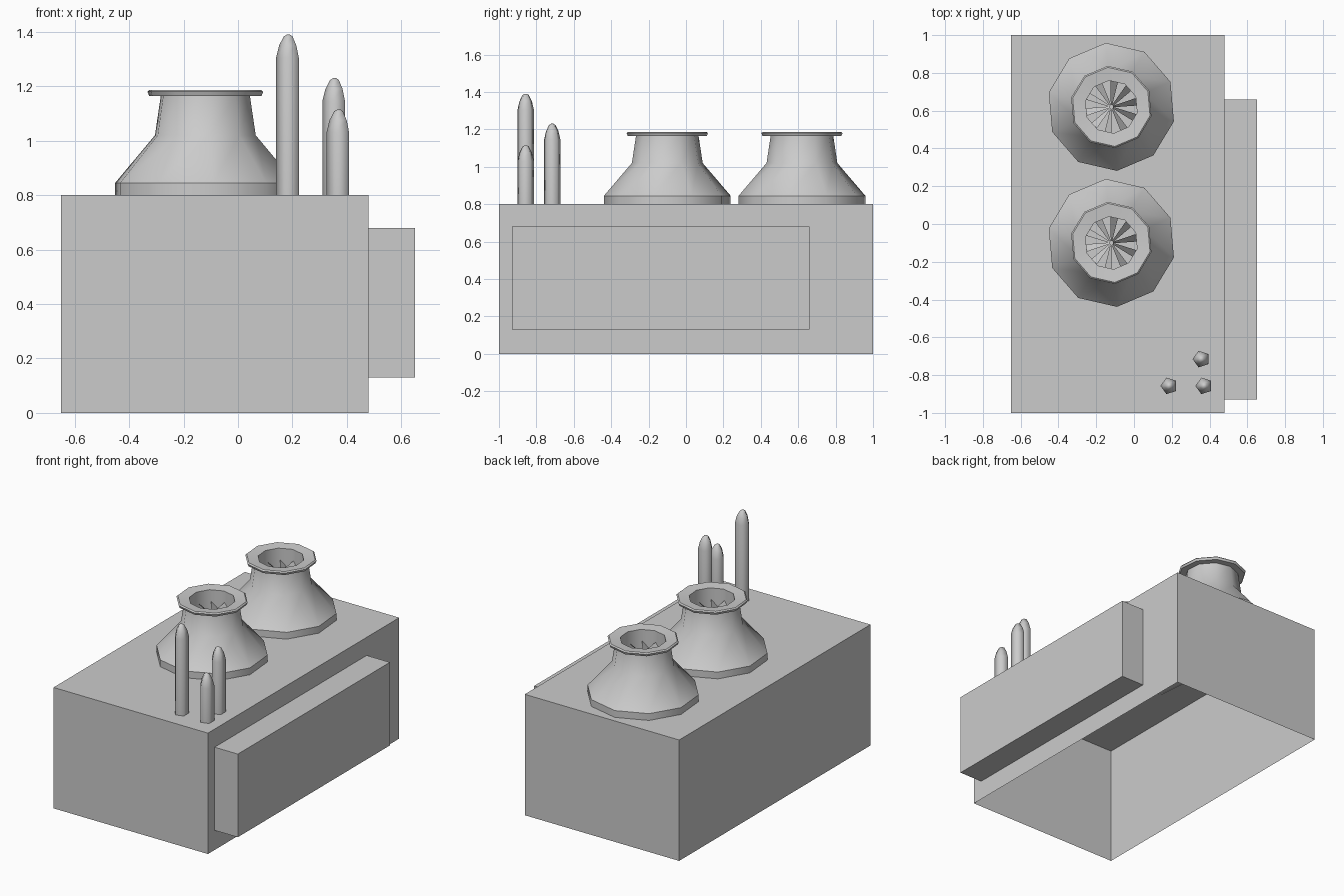
import bpy, bmesh
from math import cos, sin, pi, radians
from mathutils import Matrix, Vector

if "Cube" in bpy.data.objects:
    bpy.data.objects.remove(bpy.data.objects["Cube"])


def finish(name, bm, smooth=None):
    me = bpy.data.meshes.new(name)
    bm.to_mesh(me)
    bm.free()
    ob = bpy.data.objects.new(name, me)
    bpy.context.collection.objects.link(ob)
    if smooth:
        bpy.ops.object.select_all(action='DESELECT')
        ob.select_set(True)
        bpy.context.view_layer.objects.active = ob
        bpy.ops.object.shade_smooth_by_angle(angle=radians(smooth))
    return ob


def box(name, lo, hi, open_bottom=False):
    lo, hi = Vector(lo), Vector(hi)
    bm = bmesh.new()
    bmesh.ops.create_cube(bm, size=1, matrix=Matrix.Translation((lo + hi) / 2)
                          @ Matrix.Diagonal((*(hi - lo), 1)))
    if open_bottom:
        bm.normal_update()
        down = [f for f in bm.faces if f.normal.z < -0.9]
        bmesh.ops.delete(bm, geom=down, context='FACES_ONLY')
    return finish(name, bm)


def lathe(name, profile, sides, phase, centre, smooth):
    """Revolve (radius, z) points; the last ring is capped."""
    bm = bmesh.new()
    angles = [radians(phase) + 2 * pi * i / sides for i in range(sides)]
    rings = [[bm.verts.new((centre[0] + r * cos(a), centre[1] + r * sin(a), z))
              for a in angles] for r, z in profile]
    for low, high in zip(rings, rings[1:]):
        for i in range(sides):
            j = (i + 1) % sides
            bm.faces.new((low[i], low[j], high[j], high[i]))
    bm.faces.new(rings[-1])
    return finish(name, bm, smooth)


def fan_blades(name, centre, z, count=10):
    bm = bmesh.new()
    for i in range(count):
        rot = Matrix.Translation((*centre, z)) @ Matrix.Rotation(2 * pi * i / count + 0.2, 4, 'Z')
        pts = [(0.01, -0.004, -0.004), (0.135, -0.02, -0.022),
               (0.135, 0.02, 0.022), (0.01, 0.004, 0.004)]
        bm.faces.new([bm.verts.new(rot @ Vector(p)) for p in pts])
    return finish(name, bm)


# Main housing (hollow, open underneath) and side panel
box("housing", (-0.65, -1, 0), (0.48, 1, 0.8), open_bottom=True)
box("side_panel", (0.48, -0.93, 0.13), (0.65, 0.66, 0.68))

# Two ten-sided exhaust vents with recessed fans
vent = [(0.34, 0.798), (0.34, 0.845), (0.19, 1.02), (0.168, 1.165),
        (0.212, 1.165), (0.218, 1.18), (0.21, 1.187), (0.14, 1.18), (0.14, 1.03)]
for label, y in (("front", -0.10), ("back", 0.62)):
    lathe(label + "_vent", vent, 10, 23, (-0.12, y), 37)
    fan_blades(label + "_fan_blades", (-0.12, y), 1.085)

# Cluster of three pointed five-sided pipes
pipes = (("tall", 0.186, -0.857, 1.39), ("middle", 0.356, -0.715, 1.23),
         ("short", 0.371, -0.857, 1.115))
for label, x, y, top in pipes:
    shape = [(0.046, 0.8), (0.046, top - 0.085), (0.035, top - 0.04),
             (0.018, top - 0.007), (0.006, top)]
    lathe(label + "_pipe", shape, 5, 180, (x, y), 80)
